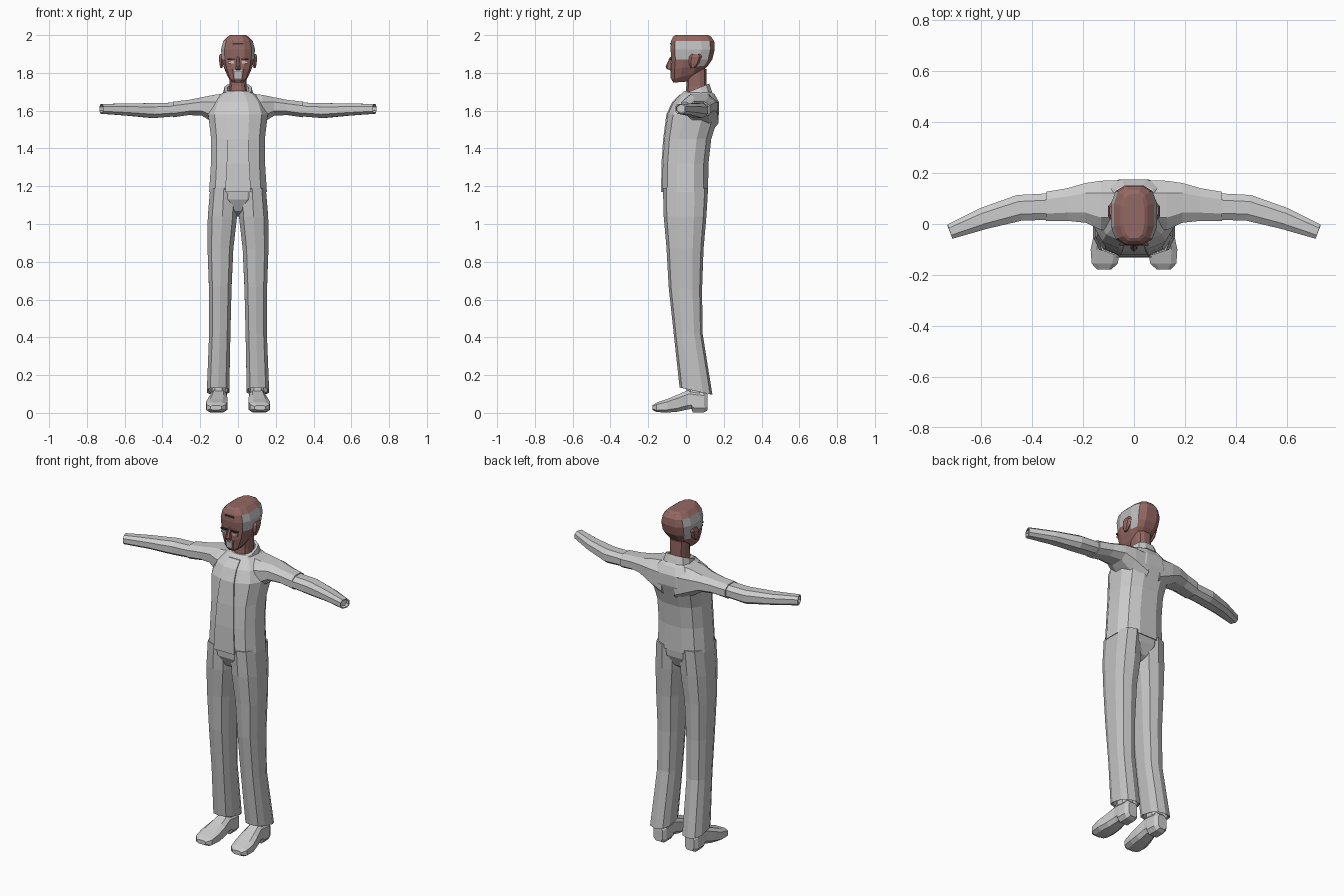
import bpy, bmesh, math
from mathutils import Vector

cube = bpy.data.objects.get("Cube")
if cube:
    bpy.data.objects.remove(cube, do_unlink=True)


def material(name, r, g, b):
    m = bpy.data.materials.new(name)
    m.use_nodes = True
    m.diffuse_color = (r, g, b, 1)
    bsdf = m.node_tree.nodes["Principled BSDF"]
    bsdf.inputs["Base Color"].default_value = (r, g, b, 1)
    bsdf.inputs["Roughness"].default_value = 0.9
    return m


cloth = material("jacket grey", .6, .6, .6)
trouser = material("trouser grey", .54, .54, .54)
skin = material("brown skin", .3, .14, .125)
hair = material("grey hair", .5, .5, .5)
pale = material("pale eye", .62, .55, .52)
dark = material("dark brow", .06, .035, .03)


def outline(n, power):
    """Unit rounded polygon with flat sides facing the axes."""
    pts = []
    for i in range(n):
        a = math.tau * (i + .5) / n
        c, s = math.cos(a), math.sin(a)
        pts.append((math.copysign(abs(c) ** power, c), math.copysign(abs(s) ** power, s)))
    return pts


def loft(name, rings, mats, caps=True, closed=False):
    """Skin a list of rings, each a list of points."""
    bm = bmesh.new()
    loops = [[bm.verts.new(p) for p in ring] for ring in rings]
    pairs = list(zip(loops, loops[1:]))
    if closed:
        pairs.append((loops[-1], loops[0]))
    for a, b in pairs:
        n = len(a)
        for i in range(n):
            j = (i + 1) % n
            bm.faces.new((a[i], a[j], b[j], b[i]))
    if caps and not closed:
        bm.faces.new(loops[0])
        bm.faces.new(loops[-1])
    bmesh.ops.recalc_face_normals(bm, faces=bm.faces)
    mesh = bpy.data.meshes.new(name)
    bm.to_mesh(mesh)
    bm.free()
    for m in mats:
        mesh.materials.append(m)
    ob = bpy.data.objects.new(name, mesh)
    bpy.context.collection.objects.link(ob)
    return ob


def upright(z, y0, y1, half, x=0, tilt=0, n=12, power=.75):
    """Horizontal ring from y0 to y1, optionally tilted up toward the back."""
    mid, ry = (y0 + y1) / 2, (y1 - y0) / 2
    return [Vector((x + half * u, mid + ry * v, z + tilt * ry * v)) for u, v in outline(n, power)]


def across(x, y0, y1, z0, z1, side, skew=0, n=8):
    """Ring facing sideways, for sleeves."""
    ry, rz = (y1 - y0) / 2, (z1 - z0) / 2
    return [Vector((side * (x + skew * u), (y0 + y1) / 2 + ry * u, (z0 + z1) / 2 + rz * v))
            for u, v in outline(n, .8)]


def lengthwise(y, x, half, z0, z1, n=8):
    """Ring facing forward, for shoes."""
    return [Vector((x + half * u, y, (z0 + z1) / 2 + (z1 - z0) / 2 * v)) for u, v in outline(n, .6)]


# Jacket body
body = [(1.17, -.128, .12, .157), (1.32, -.126, .122, .147), (1.45, -.117, .137, .146),
        (1.58, -.1, .178, .162), (1.645, -.07, .178, .14), (1.685, -.03, .155, .1),
        (1.705, -.01, .13, .06)]
loft("jacket_body", [upright(*r) for r in body], [cloth])

# Overlapping front panel, a thin strip following the chest
strip = []
for (z, y0, y1, half), w in zip(body[:-1], (.068, .06, .054, .045, .04, .036)):
    front = y0 + .003
    strip.append([Vector((x, y, z)) for x, y in
                  ((-w, front), (w, front), (w, front - .007), (-w, front - .007))])
loft("jacket_front_panel", strip, [cloth])

# Collar: a tilted open band, lower at the throat
loft("collar", [upright(z, y0, y1, h, tilt=.4) for z, y0, y1, h in
                ((1.665, -.035, .14, .085), (1.715, -.02, .125, .074),
                 (1.715, -.005, .113, .058), (1.665, -.01, .12, .06))], [cloth], closed=True)

# Neck
loft("neck", [upright(1.66, -.005, .115, .052), upright(1.73, 0, .11, .046),
              upright(1.82, 0, .11, .05)], [skin])

# Head, with grey hair on the sides
head = loft("head", [upright(z, y0, y1, h, tilt=t, power=.7) for z, y0, y1, h, t in (
    (1.752, -.068, .03, .03, .08), (1.785, -.079, .085, .054, .25),
    (1.83, -.082, .12, .076, .1), (1.872, -.08, .142, .088, 0),
    (1.925, -.085, .155, .092, 0), (1.968, -.082, .152, .08, 0),
    (1.992, -.07, .135, .055, 0), (2.0, -.058, .12, .042, 0))], [skin, hair])
for f in head.data.polygons:
    c = f.center
    side_face = abs(c.x) > .06
    upper = 1.87 < c.z < 1.975 and -.065 < c.y < .13
    behind_ear = 1.84 < c.z < 1.88 and .05 < c.y < .13
    f.material_index = int(side_face and (upper or behind_ear))

# Nose
loft("nose", [upright(z, y0, -.07, h, n=6) for z, y0, h in
              ((1.885, -.084, .007), (1.835, -.108, .013), (1.82, -.102, .016),
               (1.815, -.08, .012))], [skin])


def plate(name, x, z, half, tall, y, mat):
    """Thin facial detail facing the front."""
    loft(name, [[Vector((x + sx * half, yy, z + sz * tall))
                 for sx, sz in ((-1, -1), (1, -1), (1, 1), (-1, 1))]
                for yy in (y, y + .008)], [mat])


plate("chin_beard", 0, 1.787, .018, .017, -.083, hair)
plate("moustache", 0, 1.812, .022, .005, -.084, hair)
plate("forehead_line", 0, 1.955, .03, .004, -.085, dark)

for side, label in ((1, "left"), (-1, "right")):
    # Eye, brow and ear
    plate(label + "_eye", side * .037, 1.856, .015, .006, -.083, pale)
    plate(label + "_brow", side * .036, 1.873, .02, .004, -.085, dark)
    loft(label + "_ear", [upright(z, y0, y1, h, x=side * .088, n=6) for z, y0, y1, h in
                          ((1.825, .025, .045, .006), (1.85, .015, .07, .012),
                           (1.885, .015, .085, .015), (1.9, .03, .075, .009))], [skin])

    # Shoulder and upper sleeve, then the slimmer forearm sleeve
    loft(label + "_upper_sleeve", [across(*r, side) for r in (
        (.04, -.03, .178, 1.47, 1.702), (.13, -.03, .176, 1.53, 1.688),
        (.19, 0, .166, 1.57, 1.674), (.26, .008, .145, 1.574, 1.66),
        (.345, .008, .13, 1.562, 1.65))], [cloth])
    loft(label + "_forearm_sleeve", [across(*r, side, skew=k) for r, k in (
        ((.33, .013, .124, 1.568, 1.645), 0), ((.45, .01, .117, 1.558, 1.643), .01),
        ((.59, -.022, .066, 1.572, 1.639), .012), ((.723, -.06, .0, 1.582, 1.638), .01),
        ((.723, -.053, -.007, 1.588, 1.632), .01), ((.705, -.048, 0, 1.59, 1.63), .01))], [cloth])

    # Trouser leg: outer and inner limits, flared slanting hem
    leg = []
    for z, y0, y1, inner, outer, t in (
            (1.19, -.122, .117, .0, .15, 0), (1.04, -.118, .108, .002, .163, 0),
            (.87, -.103, .093, .022, .164, 0), (.66, -.092, .085, .032, .156, -.1),
            (.42, -.065, .088, .038, .155, 0), (.115, -.034, .14, .044, .167, -.22),
            (.12, -.024, .13, .054, .157, -.22), (.2, -.02, .1, .06, .145, 0)):
        leg.append(upright(z, y0, y1, (outer - inner) / 2, x=side * (outer + inner) / 2,
                           tilt=t, n=10))
    loft(label + "_trouser_leg", leg, [trouser])

    # Shoe with arched sole, plus the ankle
    loft(label + "_shoe", [lengthwise(y, side * x, h, z0, z1) for y, x, h, z0, z1 in (
        (-.178, .117, .03, .015, .04), (-.155, .115, .054, .003, .056),
        (-.1, .113, .06, 0, .075), (-.045, .107, .054, .004, .098),
        (.01, .103, .044, .016, .122), (.03, .103, .045, .018, .125),
        (.035, .103, .046, 0, .125), (.095, .103, .044, 0, .118),
        (.115, .103, .03, .012, .1))], [cloth])
    loft(label + "_ankle", [upright(z, 0, .095, .038, x=side * .103, n=8)
                            for z in (.08, .21)], [cloth])

# Trouser seat, tapering to the crotch
loft("trouser_seat", [upright(*r) for r in (
    (1.04, -.04, .04, .012), (1.07, -.09, .085, .05), (1.13, -.12, .112, .13),
    (1.2, -.122, .116, .148))], [trouser])
